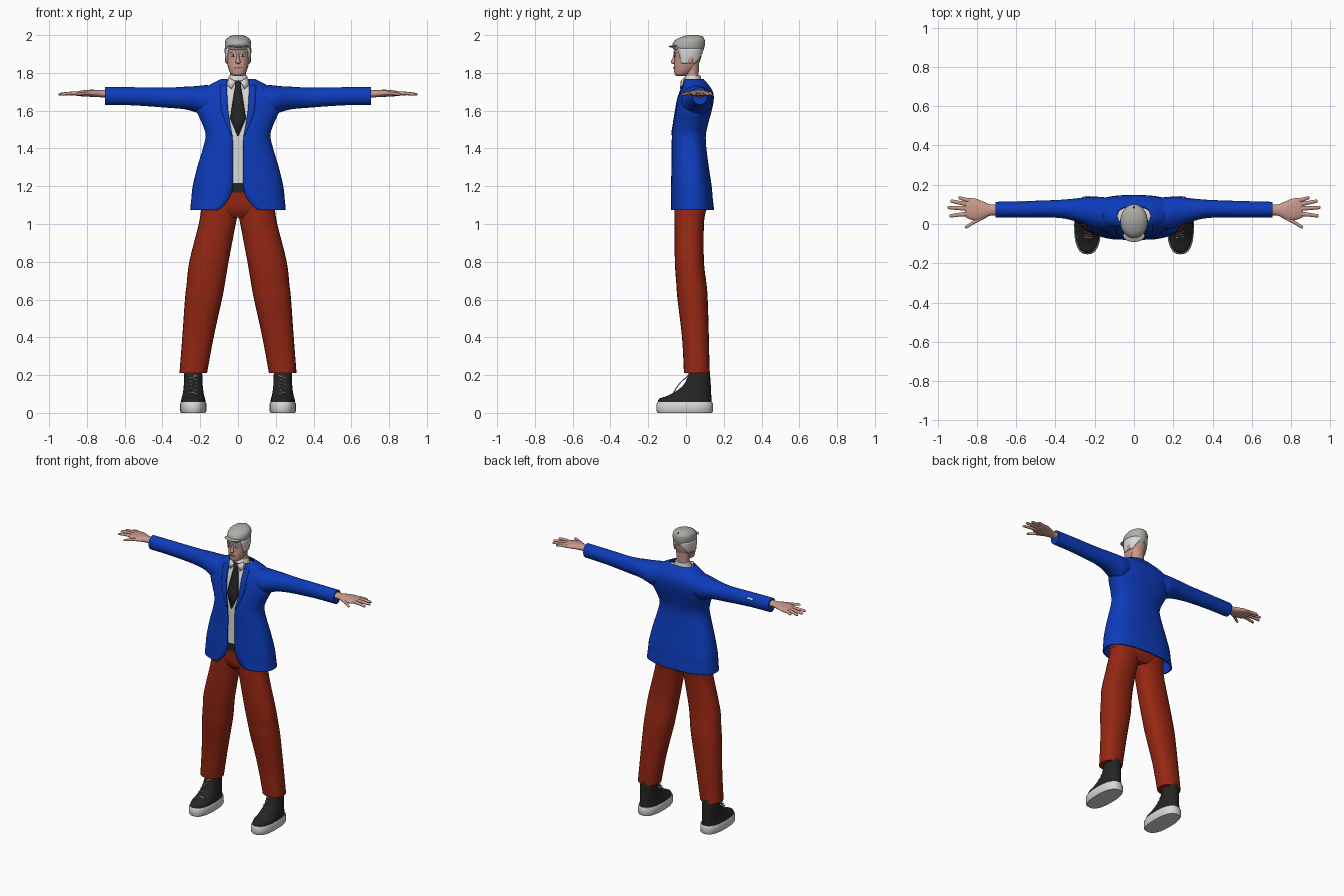
import bpy, bmesh, math
from mathutils import Vector

cube = bpy.data.objects.get("Cube")
if cube:
    bpy.data.objects.remove(cube)


def material(name, r, g, b):
    m = bpy.data.materials.new(name)
    m.use_nodes = True
    m.diffuse_color = (r, g, b, 1)
    m.node_tree.nodes["Principled BSDF"].inputs["Base Color"].default_value = (r, g, b, 1)
    return m


BLUE = material("jacket blue", .004, .045, .5)
RED = material("trouser red", .3, .02, .006)
SKIN = material("skin", .58, .32, .26)
BLACK = material("soft black", .018, .018, .017)
WHITE = material("off white", .68, .68, .67)
GREY = material("cap grey", .42, .42, .4)
LIPS = material("lip brown", .3, .12, .1)
BOXY = .8  # exponent below one squares off an oval


def spline(keys, steps=4):
    """Catmull-Rom resampling of key rows."""
    out = []
    for i in range(len(keys) - 1):
        p = [keys[max(0, min(len(keys) - 1, i + k))] for k in (-1, 0, 1, 2)]
        for s in range(steps):
            t = s / steps
            out.append([b + .5 * t * (c - a + t * (2*a - 5*b + 4*c - d + t * (3 * (b - c) + d - a)))
                        for a, b, c, d in zip(*p)])
    return out + [list(keys[-1])]


def oval(a, b, t, e=1.0):
    """Point on an oval; t = 0 faces the front."""
    s, c = math.sin(t), math.cos(t)
    return (math.copysign(a * abs(s) ** e, s), -math.copysign(b * abs(c) ** e, c))


def grid_mesh(name, grid, mat, closed=True, thick=0):
    bm = bmesh.new()
    rows = [[bm.verts.new(p) for p in row] for row in grid]
    n = len(rows[0])
    for r0, r1 in zip(rows, rows[1:]):
        for i in range(n if closed else n - 1):
            j = (i + 1) % n
            bm.faces.new((r0[i], r0[j], r1[j], r1[i]))
    if closed:
        bm.faces.new(rows[0])
        bm.faces.new(rows[-1])
    bmesh.ops.recalc_face_normals(bm, faces=bm.faces)
    return finish(name, bm, mat, thick)


def finish(name, bm, mat, thick=0):
    me = bpy.data.meshes.new(name)
    bm.to_mesh(me)
    bm.free()
    me.materials.append(mat)
    me.shade_smooth()
    me.set_sharp_from_angle(angle=math.radians(45))
    ob = bpy.data.objects.new(name, me)
    bpy.context.collection.objects.link(ob)
    if thick:
        mod = ob.modifiers.new("thickness", "SOLIDIFY")
        mod.thickness, mod.offset = thick, 0
    return ob


def loft(name, keys, mat, axis="z", side=1, n=24, e=1.0, steps=4):
    """Rows are (position, centre 1, centre 2, radius 1, radius 2)."""
    grid = []
    for u, c1, c2, r1, r2 in spline(keys, steps):
        ring = []
        for i in range(n):
            p, q = oval(r1, r2, math.tau * i / n, e)
            p, q = p + c1, q + c2
            ring.append((p * side, q, u) if axis == "z" else (u * side, p, q))
        grid.append(ring)
    return grid_mesh(name, grid, mat)


def depth_loft(name, keys, mat, cx=0, side=1, e=1.0, steps=4):
    """Rows are (z, front y, back y, half width)."""
    rows = [(z, cx, (f + b) / 2, w, (b - f) / 2) for z, f, b, w in keys]
    return loft(name, rows, mat, side=side, e=e, steps=steps)


def ball(name, loc, size, mat, tilt=0):
    bm = bmesh.new()
    bmesh.ops.create_uvsphere(bm, u_segments=16, v_segments=10, radius=1)
    ob = finish(name, bm, mat)
    ob.location, ob.scale, ob.rotation_euler.x = loc, size, tilt
    return ob


def box(name, loc, size, mat, rot=(0, 0, 0)):
    bm = bmesh.new()
    bmesh.ops.create_cube(bm, size=1)
    ob = finish(name, bm, mat)
    ob.location, ob.scale, ob.rotation_euler = loc, size, rot
    return ob


# Jacket rows: z, centre y, half width, half depth, half opening
jacket = spline([(1.075, .032, .249, .112, .105), (1.1, .032, .247, .11, .075),
                 (1.14, .03, .243, .107, .045), (1.2, .028, .236, .104, .028),
                 (1.3, .022, .212, .095, .027), (1.4, .016, .182, .088, .027),
                 (1.47, .015, .168, .086, .03), (1.53, .025, .185, .088, .042),
                 (1.6, .04, .215, .092, .052), (1.66, .051, .215, .092, .056),
                 (1.7, .055, .19, .083, .058), (1.735, .05, .145, .066, .058),
                 (1.765, .04, .085, .05, .058)])


def angle_at(x, a):
    return math.asin(min(1, x / a) ** (1 / BOXY))


def jacket_row(row):
    z, cy, a, b, gap = row
    t0 = angle_at(gap, a)
    pts = [oval(a, b, t0 + (math.tau - 2 * t0) * i / 40, BOXY) for i in range(41)]
    return [(x, y + cy, z) for x, y in pts]


grid_mesh("jacket_body", [jacket_row(r) for r in jacket], BLUE, False, .008)

# Shirt and belt sit just inside the jacket
def inner(name, z0, z1, inset, mat):
    rows = [(z, 0, cy, a - inset, b - inset) for z, cy, a, b, g in jacket if z0 <= z <= z1]
    loft(name, rows, mat, e=BOXY, steps=1, n=40)


inner("shirt", 1.19, 1.736, .014, WHITE)
loft("belt", [(1.168, 0, .029, .222, .095), (1.218, 0, .028, .218, .094)], BLACK, e=BOXY, steps=1)
depth_loft("shirt_collar", [(1.71, -.015, .1, .08), (1.745, -.017, .085, .06),
                            (1.785, -.004, .078, .048)], WHITE)
tie = [(1.76, .018, -.02), (1.725, .015, -.024), (1.7, .02, -.027),
       (1.56, .042, -.058), (1.465, .002, -.07)]
grid_mesh("tie", [[(w * k, y, z) for k in (-1, 0, 1)] for z, w, y in tie], BLACK, False, .006)

# Trouser hips
loft("trouser_hips", [(1.035, 0, .022, .09, .06), (1.08, 0, .025, .185, .086),
                      (1.172, 0, .028, .22, .094)], RED, e=BOXY)

for side, word in ((1, "left"), (-1, "right")):
    # Lapel
    lapel = []
    for z, cy, a, b, gap in jacket:
        if 1.46 < z < 1.74:
            w = .006 + .03 * min(1, (z - 1.46) / .14)
            pts = [oval(a, b, angle_at(gap + w * k / 3, a), BOXY) for k in range(4)]
            lapel.append([(side * x, y + cy - .006, z) for x, y in pts])
    grid_mesh(word + "_lapel", lapel, BLUE, False, .004)
    flap = [[(side * .012, -.026, 1.755), (side * .05, -.008, 1.775)],
            [(side * .036, -.03, 1.715), (side * .058, -.02, 1.735)]]
    grid_mesh(word + "_collar_flap", flap, WHITE, False, .005)

    # Sleeve
    loft(word + "_sleeve", [(.1, .055, 1.68, .075, .05), (.17, .055, 1.655, .083, .08),
                            (.22, .062, 1.66, .077, .07), (.28, .07, 1.667, .062, .06),
                            (.38, .077, 1.669, .046, .053), (.55, .075, 1.676, .042, .048),
                            (.705, .073, 1.678, .04, .047)], BLUE, "x", side)

    # Hand
    loft(word + "_palm", [(.69, .072, 1.69, .03, .022), (.73, .071, 1.69, .028, .019),
                          (.77, .07, 1.692, .045, .019), (.81, .074, 1.692, .056, .017),
                          (.85, .08, 1.69, .05, .012), (.86, .08, 1.69, .04, .007)], SKIN, "x", side)
    fingers = [("little", .83, .118, .895, .133), ("ring", .84, .1, .935, .116),
               ("middle", .84, .078, .95, .084), ("index", .84, .053, .94, .042),
               ("thumb", .76, .04, .86, -.014)]
    for finger, x0, y0, x1, y1 in fingers:
        mid = ((x0 + x1) / 2, (y0 + y1) / 2, 1.691, .0105, .009)
        loft(f"{word}_{finger}_finger", [(x0, y0, 1.691, .013, .01), mid,
                                         (x1 - .008, y1, 1.687, .009, .007),
                                         (x1, y1, 1.686, .004, .003)], SKIN, "x", side, 10)

    # Trouser leg
    loft(word + "_trouser_leg", [(.21, .237, .057, .073, .068), (.4, .212, .05, .083, .071),
                                 (.6, .183, .035, .098, .08), (.68, .171, .029, .101, .08),
                                 (.8, .154, .018, .104, .077), (1.0, .11, .017, .098, .078),
                                 (1.08, .095, .023, .1, .084), (1.14, .09, .026, .1, .085)],
         RED, side=side, e=.9)

    # Shoe
    depth_loft(word + "_sole", [(0, -.15, .138, .064), (.008, -.155, .143, .069),
                                (.05, -.155, .142, .069), (.057, -.15, .138, .065)],
               WHITE, .237, side, BOXY, 1)
    depth_loft(word + "_shoe", [(.05, -.15, .137, .066), (.075, -.142, .135, .063),
                                (.09, -.1, .134, .058), (.125, -.038, .132, .052),
                                (.165, -.002, .13, .049), (.23, .02, .125, .047)],
               BLACK, .237, side, .9)

    # Laces zigzag up the front of the shoe
    curve = bpy.data.curves.new(word + "_laces", "CURVE")
    curve.dimensions, curve.bevel_depth, curve.bevel_resolution = "3D", .0035, 1
    lace = curve.splines.new("POLY")
    lace.points.add(11)
    for i, p in enumerate(lace.points):
        k = i / 11
        x = .237 + (.022 if i % 2 else -.022)
        p.co = (side * x, -.077 + .09 * k - .012 * math.sin(k * math.pi) + .008, .1 + .105 * k, 1)
    curve.materials.append(WHITE)
    bpy.context.collection.objects.link(bpy.data.objects.new(word + "_laces", curve))

# Neck and head
depth_loft("neck", [(1.72, -.002, .075, .045), (1.78, 0, .067, .043), (1.85, .0, .07, .045)], SKIN)
head = [(1.783, -.05, -.01, .02), (1.795, -.061, .02, .038), (1.83, -.064, .058, .053),
        (1.87, -.061, .077, .06), (1.91, -.062, .084, .064), (1.95, -.056, .083, .061),
        (1.985, -.03, .06, .04)]
depth_loft("head", head, SKIN, e=.92)
loft("nose", [(1.848, 0, -.062, .008, .008), (1.857, 0, -.066, .013, .015),
              (1.88, 0, -.061, .008, .01), (1.905, 0, -.058, .006, .006)], SKIN, n=12)
box("mouth", (0, -.065, 1.827), (.036, .006, .007), LIPS)

for side, word in ((1, "left"), (-1, "right")):
    ball(word + "_ear", (side * .061, .022, 1.872), (.008, .015, .024), SKIN)
    ball(word + "_eye", (side * .025, -.058, 1.892), (.012, .004, .006), WHITE)
    ball(word + "_pupil", (side * .025, -.061, 1.892), (.005, .003, .005), BLACK)
    box(word + "_eyebrow", (side * .027, -.06, 1.909), (.03, .007, .006), WHITE,
        (0, side * .15, side * .3))
    # Side hair below the cap
    hair = []
    for z, f, b, w in spline(head):
        if 1.845 < z < 1.94:
            spread = .25 + 5 * (z - 1.845)
            pts = [oval(w + .004, (b - f) / 2 + .004, 1.45 + spread * (k / 4 - 1) + spread * k / 5, .92)
                   for k in range(9)]
            hair.append([(side * x, y + (f + b) / 2, z) for x, y in pts])
    grid_mesh(word + "_side_hair", hair, WHITE, False, .005)

# Flat cap with brim and button
depth_loft("cap", [(1.9, -.035, .084, .054), (1.925, -.066, .094, .067), (1.95, -.072, .1, .07),
                   (1.975, -.055, .099, .065), (1.992, -.02, .086, .046), (2.0, .01, .06, .02)], GREY)
ball("cap_brim", (0, -.06, 1.942), (.056, .032, .006), GREY, .1)
ball("cap_button", (0, .085, 1.99), (.006, .008, .004), BLACK, -.6)

# Small badge on the back of the right sleeve
box("sleeve_badge", (-.57, .112, 1.7), (.04, .006, .01), WHITE, (.6, 0, 0))
